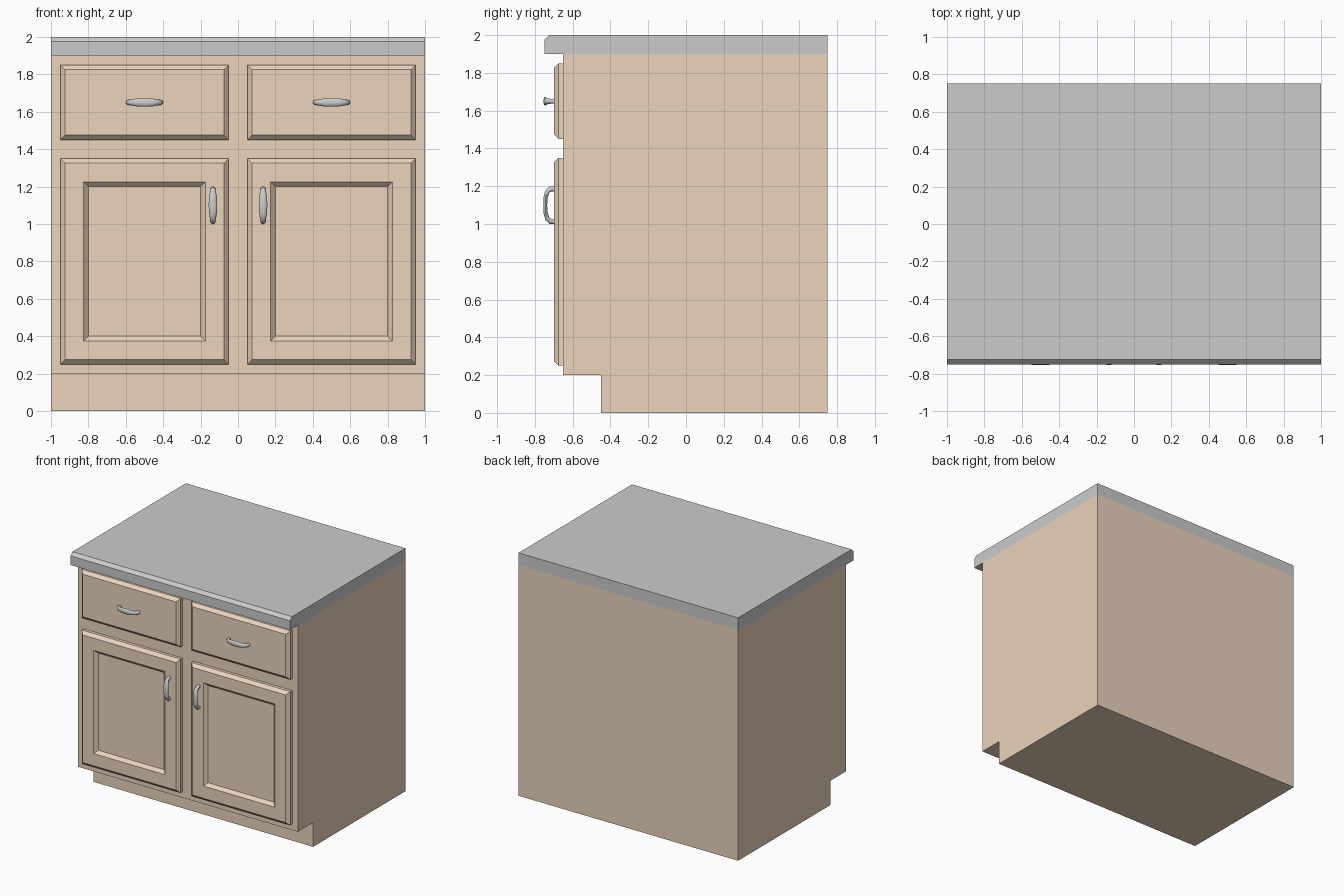
import bpy, bmesh, math
from mathutils import Vector

if "Cube" in bpy.data.objects:
    bpy.data.objects.remove(bpy.data.objects["Cube"])

wood = bpy.data.materials.new("wood")
wood.diffuse_color = (0.83, 0.66, 0.51, 1)
wood.use_nodes = True
wood.node_tree.nodes["Principled BSDF"].inputs["Base Color"].default_value = wood.diffuse_color


def make_object(name, rings, mat=None, smooth=False):
    """Skin a series of equal-sized point rings into a capped solid."""
    bm = bmesh.new()
    loops = [[bm.verts.new(p) for p in ring] for ring in rings]
    n = len(loops[0])
    for a, b in zip(loops, loops[1:]):
        for i in range(n):
            j = (i + 1) % n
            bm.faces.new((a[i], a[j], b[j], b[i]))
    bm.faces.new(loops[0])
    bm.faces.new(loops[-1])
    bmesh.ops.recalc_face_normals(bm, faces=bm.faces)
    me = bpy.data.meshes.new(name)
    bm.to_mesh(me)
    bm.free()
    ob = bpy.data.objects.new(name, me)
    bpy.context.collection.objects.link(ob)
    if mat:
        me.materials.append(mat)
    if smooth:
        bpy.ops.object.select_all(action='DESELECT')
        ob.select_set(True)
        bpy.context.view_layer.objects.active = ob
        bpy.ops.object.shade_smooth_by_angle(angle=math.radians(40))
    return ob


def extrude_x(name, profile, mat=None):
    return make_object(name, [[(x, y, z) for y, z in profile] for x in (-1, 1)], mat)


def panel(name, cx, z0, z1, steps):
    """Front panel from nested rectangles; steps are (inset, y)."""
    rings = []
    for inset, y in steps:
        w = 0.45 - inset
        a, b = z0 + inset, z1 - inset
        rings.append([(cx - w, y, a), (cx + w, y, a), (cx + w, y, b), (cx - w, y, b)])
    return make_object(name, rings, wood)


def handle(name, cx, cz, vertical):
    """Arched pull: oval section swept along a bow, widest in the middle."""
    # along, depth, half width, half thickness
    half = [(0.086, 0.0, 0.013, 0.014), (0.086, 0.016, 0.013, 0.014),
            (0.073, 0.034, 0.016, 0.012), (0.042, 0.043, 0.021, 0.011),
            (0.0, 0.045, 0.023, 0.010)]
    path = half + [(-s, d, w, t) for s, d, w, t in half[-2::-1]]
    pts = [Vector(p[:2]) for p in path]
    rings = []
    for i, (s, d, w, t) in enumerate(path):
        tan = (pts[min(i + 1, len(pts) - 1)] - pts[max(i - 1, 0)]).normalized()
        nor = Vector((-tan.y, tan.x))
        ring = []
        for k in range(12):
            ang = 2 * math.pi * k / 12
            p = pts[i] + nor * t * math.cos(ang)
            across = w * math.sin(ang)
            dx, dz = (across, p.x) if vertical else (p.x, across)
            ring.append((cx + dx, -0.70 - p.y, cz + dz))
        rings.append(ring)
    return make_object(name, rings, smooth=True)


# Cabinet body with toe kick
extrude_x("cabinet_body", [(-0.65, 0.2), (-0.65, 1.9), (0.75, 1.9), (0.75, 0),
                           (-0.45, 0), (-0.45, 0.2)], wood)

# Countertop with bevelled front edge
extrude_x("countertop", [(-0.75, 1.9), (-0.75, 1.975), (-0.725, 2.0),
                         (0.75, 2.0), (0.75, 1.9)])

# Drawers, doors and their pulls
bevel = [(0, -0.65), (0, -0.675), (0.025, -0.70)]
recess = [(0.125, -0.70), (0.15, -0.675)]
for side, sx in (("left", -1), ("right", 1)):
    panel(side + "_drawer_front", sx * 0.5, 1.45, 1.85, bevel)
    panel(side + "_door", sx * 0.5, 0.25, 1.35, bevel + recess)
    handle(side + "_drawer_handle", sx * 0.5, 1.65, False)
    handle(side + "_door_handle", sx * 0.134, 1.1, True)
